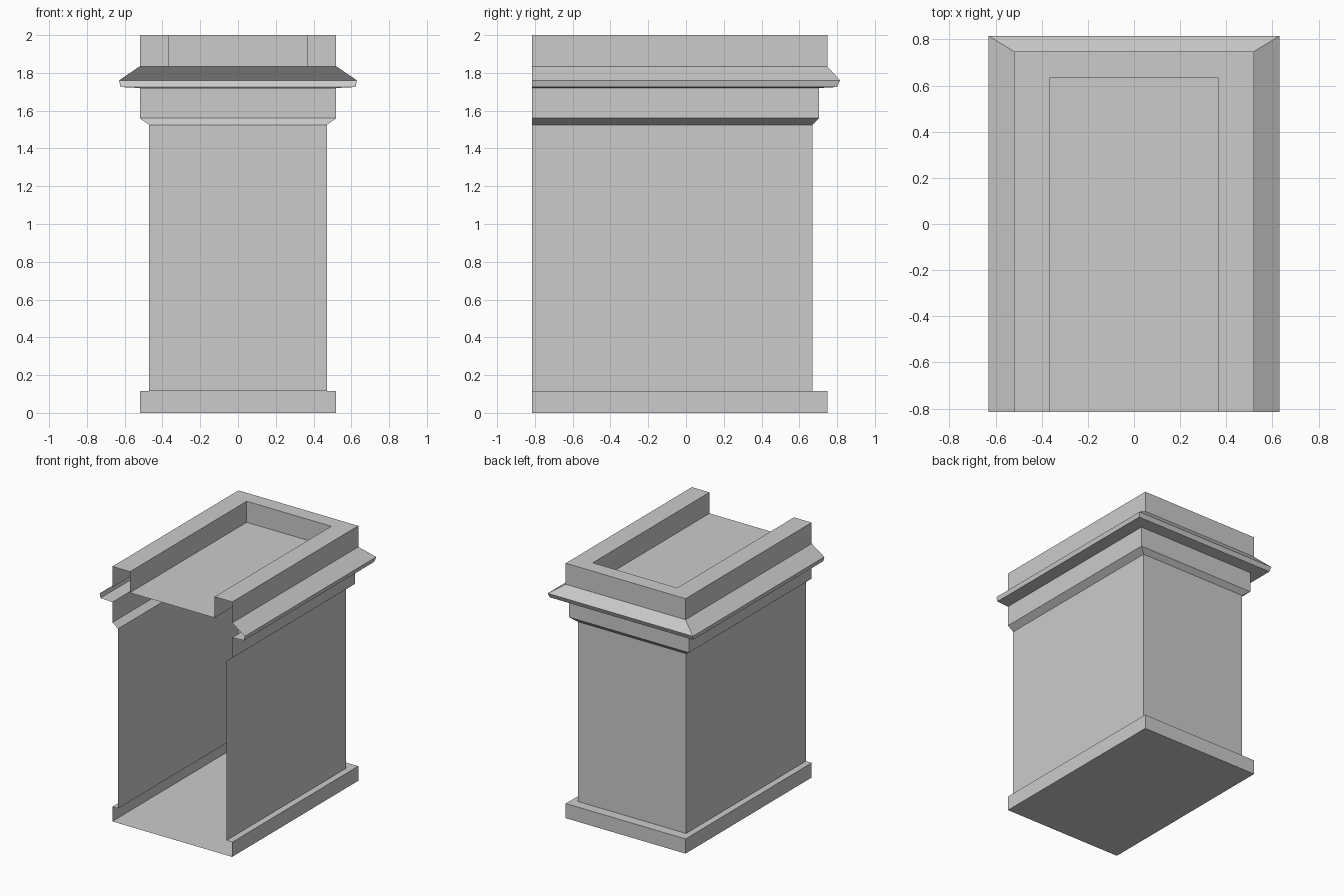
import bpy
import bmesh

cube = bpy.data.objects.get("Cube")
if cube:
    bpy.data.objects.remove(cube, do_unlink=True)

FRONT = -0.815

stone = bpy.data.materials.new("light grey stone")
stone.use_nodes = True
grey = (0.6, 0.6, 0.6, 1.0)
stone.diffuse_color = grey
stone.node_tree.nodes["Principled BSDF"].inputs["Base Color"].default_value = grey


def finish(name, bm):
    mesh = bpy.data.meshes.new(name)
    bm.to_mesh(mesh)
    bm.free()
    mesh.materials.append(stone)
    obj = bpy.data.objects.new(name, mesh)
    bpy.context.scene.collection.objects.link(obj)
    return obj


def wrap(name, profile):
    """Sweep (half width, back depth, height) points round three sides, open at the front."""
    bm = bmesh.new()
    rows = []
    for w, d, z in profile:
        path = [(w, FRONT), (w, d), (-w, d), (-w, FRONT)]
        rows.append([bm.verts.new((x, y, z)) for x, y in path])
    for low, high in zip(rows, rows[1:]):
        for i in range(3):
            bm.faces.new((low[i], low[i + 1], high[i + 1], high[i]))
    return finish(name, bm)


def plate(name, w, d, z, up):
    """Thin horizontal sheet."""
    bm = bmesh.new()
    verts = [bm.verts.new((x, y, z)) for x, y in
             [(-w, FRONT), (w, FRONT), (w, d), (-w, d)]]
    bm.faces.new(verts if up else verts[::-1])
    return finish(name, bm)


# Profile corners shared by neighbouring parts
base_top = (0.47, 0.67, 0.115)
shaft_top = (0.47, 0.67, 1.525)
collar_top = (0.52, 0.705, 1.72)
cornice_top = (0.52, 0.748, 1.835)

# Plinth and hollow shaft
plate("bottom", 0.52, 0.748, 0, False)
wrap("plinth", [(0.52, 0.748, 0), (0.52, 0.748, 0.115), base_top])
wrap("shaft_walls", [base_top, shaft_top])

# Collar and projecting cornice
wrap("collar", [shaft_top, (0.52, 0.705, 1.56), collar_top])
wrap("cornice", [collar_top, (0.622, 0.8, 1.725), (0.63, 0.815, 1.76), cornice_top])

# Raised rim round the recessed top
wrap("rim", [cornice_top, (0.52, 0.748, 2), (0.367, 0.632, 2), (0.367, 0.632, 1.835)])
plate("recess_floor", 0.367, 0.632, 1.835, True)
